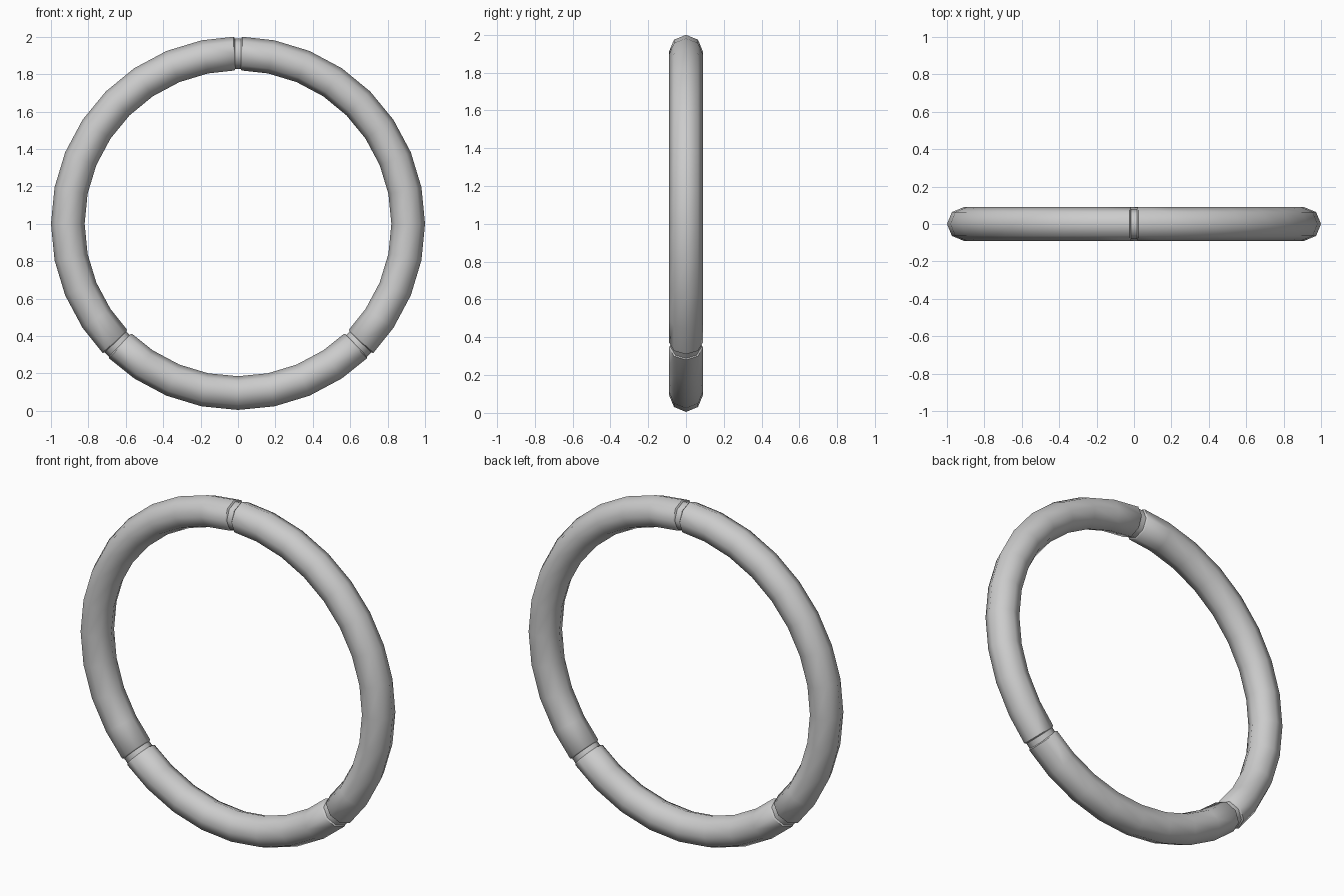
import bpy, bmesh, math

if "Cube" in bpy.data.objects:
    bpy.data.objects.remove(bpy.data.objects["Cube"])

R, T, SIDES = 0.91, 0.09, 8      # ring radius, tube radius, tube sides
STEP = 11.25                     # bend step along the ring, degrees
GAP = 1.0                        # half the joint groove, degrees


def tube(name, stations, lift=0.0):
    """Capped octagonal tube around the ring; stations = (degrees, tube radius)."""
    bm = bmesh.new()
    rings = []
    for deg, r in stations:
        a = math.radians(deg)
        ring = []
        for i in range(SIDES):
            t = 2 * math.pi * i / SIDES
            d = R + r * math.cos(t)
            ring.append(bm.verts.new((d * math.cos(a), r * math.sin(t),
                                      1 + lift + d * math.sin(a))))
        rings.append(ring)
    for p, q in zip(rings, rings[1:]):
        for i in range(SIDES):
            j = (i + 1) % SIDES
            bm.faces.new((p[i], p[j], q[j], q[i]))
    bm.faces.new(rings[0])
    bm.faces.new(rings[-1])
    bmesh.ops.recalc_face_normals(bm, faces=bm.faces)
    me = bpy.data.meshes.new(name)
    bm.to_mesh(me)
    bm.free()
    ob = bpy.data.objects.new(name, me)
    bpy.context.collection.objects.link(ob)
    bpy.ops.object.select_all(action='DESELECT')
    ob.select_set(True)
    bpy.context.view_layer.objects.active = ob
    bpy.ops.object.shade_smooth_by_angle(angle=math.radians(50))
    return ob


def segment(name, start, end, lift=0.0):
    """Ring section with slightly chamfered ends."""
    n = round((end - start) / STEP)
    st = [(start + GAP, T - 0.008), (start + GAP + 0.4, T)]
    st += [(start + STEP * k, T) for k in range(1, n)]
    st += [(end - GAP - 0.4, T), (end - GAP, T - 0.008)]
    return tube(name, st, lift)


# Three ring sections
segment("right_section", -45, 90)
segment("left_section", 90, 225)
segment("bottom_section", 225, 315, 0.005)

# Recessed joint collars between the sections
for label, deg in (("top", 90), ("left", 225), ("right", 315)):
    tube(label + "_joint", [(deg - 1.3, T - 0.009), (deg + 1.3, T - 0.009)])
